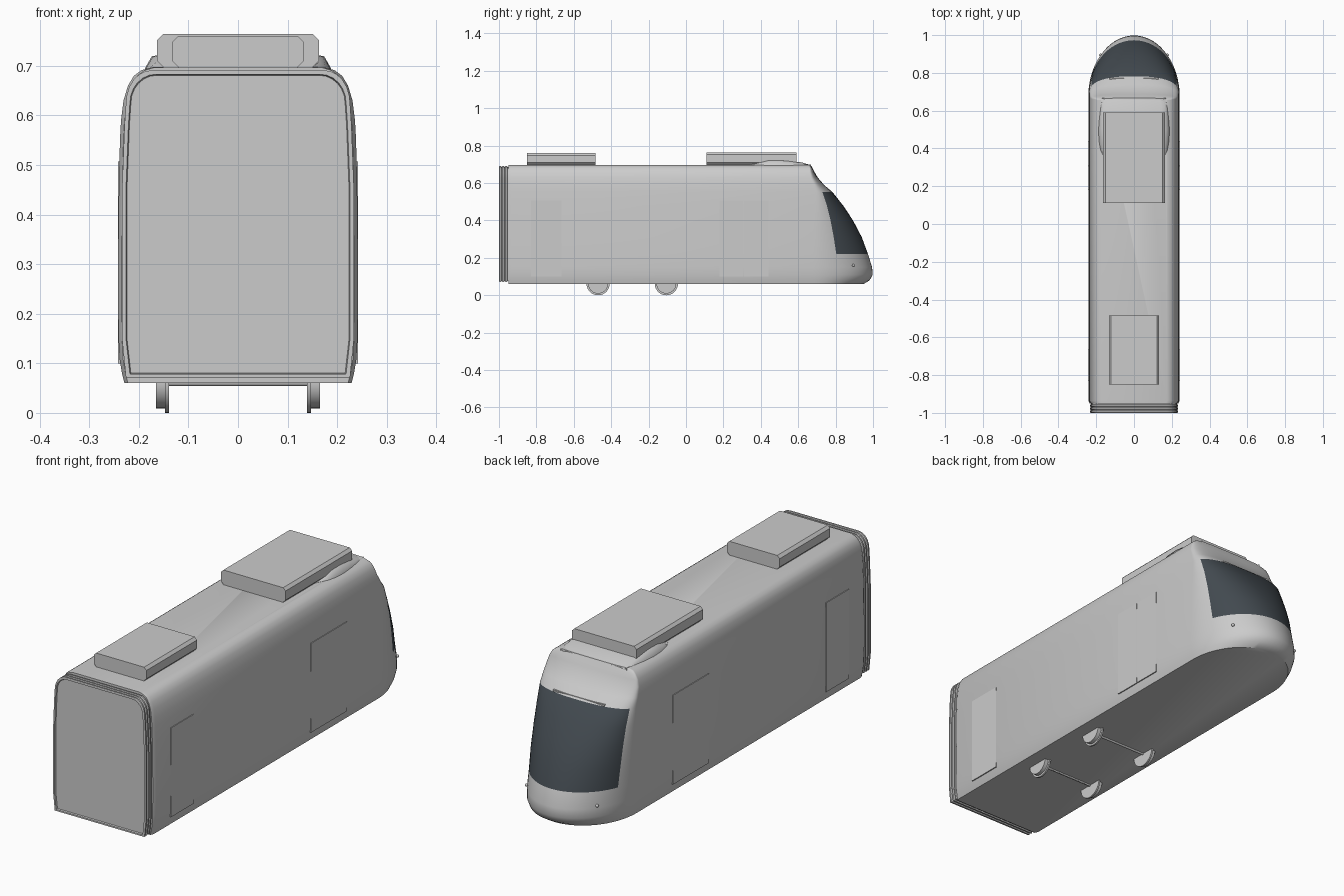
import bpy
import bmesh
import math
from mathutils import Matrix

if "Cube" in bpy.data.objects:
    bpy.data.objects.remove(bpy.data.objects["Cube"])


def material(name, color):
    m = bpy.data.materials.new(name)
    m.use_nodes = True
    m.diffuse_color = color
    m.node_tree.nodes["Principled BSDF"].inputs["Base Color"].default_value = color
    return m


GREY = material("light_grey", (0.6, 0.6, 0.6, 1))
GLASS = material("dark_glass", (0.055, 0.068, 0.08, 1))


def finish(name, bm, mats=(GREY,), angle=30):
    bmesh.ops.recalc_face_normals(bm, faces=bm.faces)
    mesh = bpy.data.meshes.new(name)
    bm.to_mesh(mesh)
    bm.free()
    for m in mats:
        mesh.materials.append(m)
    ob = bpy.data.objects.new(name, mesh)
    bpy.context.collection.objects.link(ob)
    bpy.ops.object.select_all(action="DESELECT")
    ob.select_set(True)
    bpy.context.view_layer.objects.active = ob
    bpy.ops.object.shade_smooth_by_angle(angle=math.radians(angle))
    return ob


def loft(bm, rings):
    """Skin closed rings of equal length and cap both ends."""
    loops = [[bm.verts.new(p) for p in r] for r in rings]
    n = len(loops[0])
    for a, b in zip(loops, loops[1:]):
        for i in range(n):
            j = (i + 1) % n
            bm.faces.new((a[i], a[j], b[j], b[i]))
    bm.faces.new(loops[0])
    bm.faces.new(loops[-1])


def box(name, x, y, z):
    bm = bmesh.new()
    bmesh.ops.create_cube(bm, size=1)
    for v in bm.verts:
        v.co = [c[0] if k < 0 else c[1] for c, k in zip((x, y, z), v.co)]
    return finish(name, bm)


def cylinder(bm, x, y, z, radius, length, top=None, sides=32):
    m = Matrix.Translation((x, y, z)) @ Matrix.Rotation(math.pi / 2, 4, "Y")
    bmesh.ops.create_cone(bm, cap_ends=True, segments=sides, radius1=radius,
                          radius2=top or radius, depth=length, matrix=m)


# Body shell: horizontal layers of (height, half width, nose start, nose tip, roundness)
LAYERS = [
    (0.06, 0.229, 0.68, 0.95, 2), (0.08, 0.234, 0.68, 0.982, 2),
    (0.11, 0.239, 0.68, 0.998, 2), (0.15, 0.241, 0.68, 0.995, 2),
    (0.22, 0.242, 0.68, 0.973, 2), (0.31, 0.242, 0.68, 0.94, 2.1),
    (0.4, 0.241, 0.685, 0.893, 2.2), (0.48, 0.24, 0.69, 0.84, 2.3),
    (0.553, 0.238, 0.69, 0.782, 2.5), (0.59, 0.236, 0.68, 0.738, 2.5),
    (0.63, 0.231, 0.665, 0.704, 2.6), (0.66, 0.222, 0.66, 0.687, 3),
    (0.68, 0.21, 0.66, 0.677, 3), (0.691, 0.195, 0.655, 0.67, 3),
    (0.697, 0.175, 0.655, 0.667, 3)]
GLASS_EDGE = math.sin(math.radians(25))


def layer(z, w, start, tip, power):
    half = [(w - 0.007, -0.95), (w, -0.935)]
    for step in range(18):
        f = math.sin(math.radians(step * 5))
        half.append((w * (1 - f ** power) ** (1 / power), start + (tip - start) * f))
    points = half + [(0, tip)] + [(-x, y) for x, y in reversed(half)]
    return [(x, y, z) for x, y in points]


def windscreen_area(center):
    for low, high in zip(LAYERS, LAYERS[1:]):
        if low[0] < center.z < high[0]:
            start = (low[2] + high[2]) / 2
            tip = (low[3] + high[3]) / 2
            return 0.22 < center.z < 0.553 and center.y > start + (tip - start) * GLASS_EDGE


bm = bmesh.new()
loft(bm, [layer(*spec) for spec in LAYERS])
bm.normal_update()
for face in bm.faces:
    if windscreen_area(face.calc_center_median()):
        face.material_index = 1
finish("body_shell", bm, (GREY, GLASS), 35)


# Ribbed gangway at the flat end, with a recessed end panel
def arch(y, inset):
    side = 0.238 - inset
    half = [(side - 0.008, 0.066 + inset), (side, 0.15), (side, 0.45), (side - 0.005, 0.58)]
    for step in range(7):
        a = math.radians(step * 15)
        half.append((side - 0.06 + 0.052 * math.cos(a), 0.625 + (0.07 - inset) * math.sin(a)))
    return [(x, y, z) for x, z in half] + [(-x, y, z) for x, z in reversed(half)]


bm = bmesh.new()
rings = [arch(-0.94, 0.01)]
for rib in range(3):
    y = -0.955 - rib * 0.016
    rings += [arch(y, 0.009), arch(y - 0.003, 0.004),
              arch(y - 0.01, 0.004), arch(y - 0.013, 0.009)]
rings += [arch(-1, 0.005), arch(-1, 0.012), arch(-0.993, 0.014)]
loft(bm, rings)
finish("gangway", bm)


# Roof units with chamfered long edges
def roof_unit(name, w, y0, y1, top, cut):
    half = [(w - cut, 0.69), (w - cut, 0.698), (w, 0.698 + cut), (w, top - cut), (w - cut, top)]
    outline = half + [(-x, z) for x, z in reversed(half)]
    bm = bmesh.new()
    loft(bm, [[(x, y, z) for x, z in outline] for y in (y0, y1)])
    finish(name, bm, angle=20)


roof_unit("rear_roof_unit", 0.133, -0.85, -0.485, 0.76, 0.012)
roof_unit("front_roof_unit", 0.163, 0.11, 0.59, 0.764, 0.012)

# Fairing blending the front roof unit into the roof
bm = bmesh.new()
rings = []
for y, w, top in ((0.34, 0.15, 0.694), (0.39, 0.176, 0.712), (0.44, 0.184, 0.722),
                  (0.5, 0.186, 0.723), (0.56, 0.182, 0.718), (0.62, 0.175, 0.71),
                  (0.668, 0.165, 0.694)):
    half = [(w + 0.005, 0.685), (w, 0.698), (w - 0.012, top - 0.004), (w - 0.03, top)]
    rings.append([(x, y, z) for x, z in half] + [(-x, y, z) for x, z in reversed(half)])
loft(bm, rings)
finish("roof_fairing", bm, angle=60)

# Wheels with flanges, and axles
for label, y in (("rear", -0.47), ("front", -0.105)):
    for side_name, s in (("left", 1), ("right", -1)):
        bm = bmesh.new()
        cylinder(bm, s * 0.143, y, 0.062, 0.062, 0.008)
        cylinder(bm, s * 0.155, y, 0.062, 0.053, 0.02)
        finish(f"{label}_{side_name}_wheel", bm)
    bm = bmesh.new()
    cylinder(bm, 0, y, 0.06, 0.006, 0.29, sides=12)
    finish(f"{label}_axle", bm)

# Door leaves, almost flush with the sides, and nose lamps
for side_name, s in (("left", 1), ("right", -1)):
    for label, y0, y1 in (("rear_door", -0.83, -0.665), ("front_door_narrow", 0.18, 0.305),
                          ("front_door_wide", 0.308, 0.44)):
        x = sorted((s * 0.23, s * 0.2424))
        box(f"{label}_{side_name}", x, (y0, y1), (0.1, 0.507))
    bm = bmesh.new()
    bmesh.ops.create_uvsphere(bm, u_segments=12, v_segments=8, radius=0.007,
                              matrix=Matrix.Translation((s * 0.178, 0.895, 0.16)))
    finish(f"nose_lamp_{side_name}", bm)

# Slim sign strip above the windscreen
box("sign_strip", (-0.13, 0.13), (0.755, 0.774), (0.553, 0.561))
